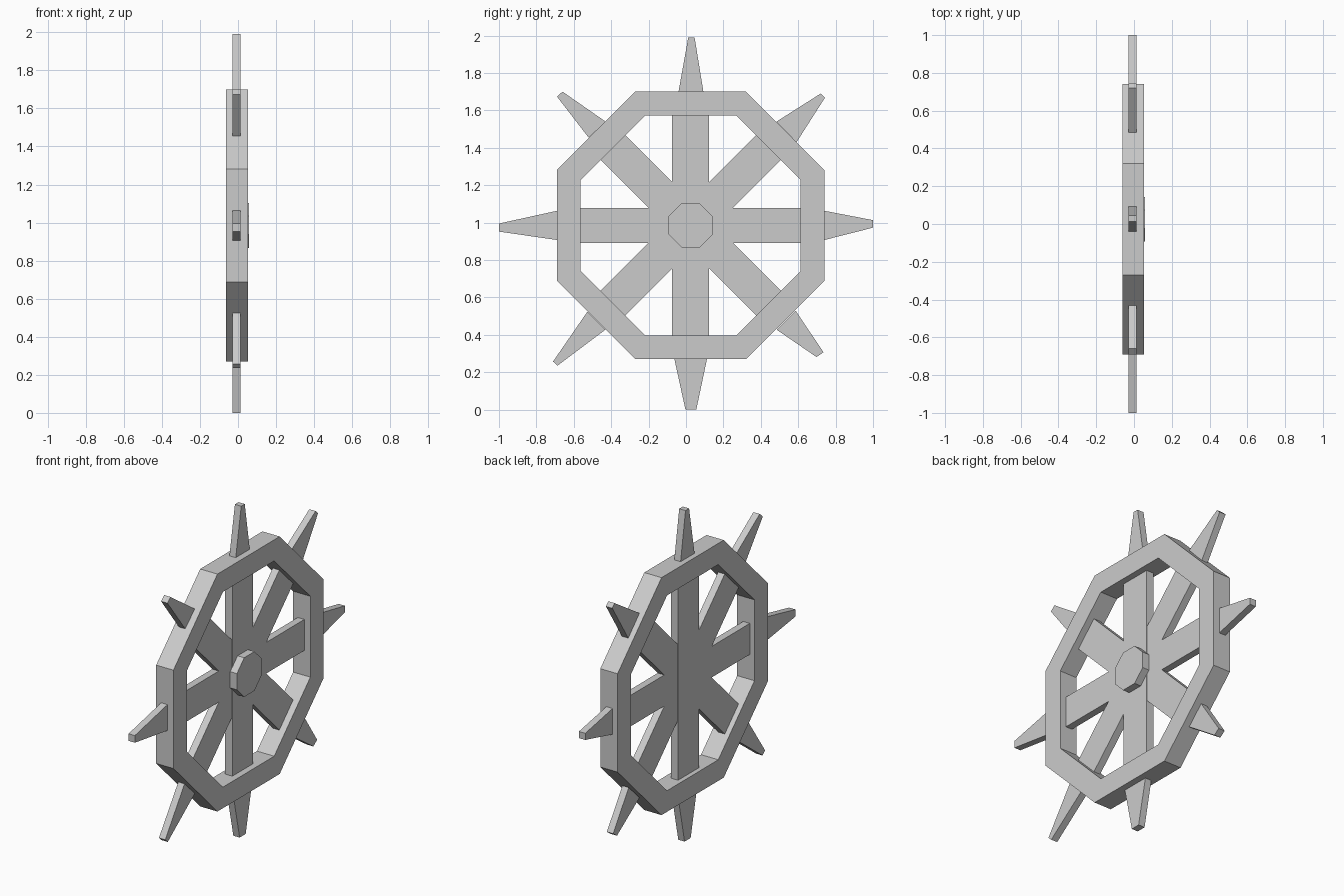
import bpy, bmesh
from math import sin, cos, pi, radians

if "Cube" in bpy.data.objects:
    bpy.data.objects.remove(bpy.data.objects["Cube"])

CY, CZ = 0.025, 0.985  # wheel centre in the y-z plane


def finish(name, bm):
    bmesh.ops.recalc_face_normals(bm, faces=bm.faces)
    mesh = bpy.data.meshes.new(name)
    bm.to_mesh(mesh)
    bm.free()
    obj = bpy.data.objects.new(name, mesh)
    bpy.context.collection.objects.link(obj)
    return obj


def prism(name, outline, x0, x1):
    """Extrude a (y, z) outline from x0 to x1."""
    bm = bmesh.new()
    face = bm.faces.new([bm.verts.new((x0, y, z)) for y, z in outline])
    ext = bmesh.ops.extrude_face_region(bm, geom=[face])
    moved = [v for v in ext["geom"] if isinstance(v, bmesh.types.BMVert)]
    bmesh.ops.translate(bm, verts=moved, vec=(x1 - x0, 0, 0))
    return finish(name, bm)


def octagon(apothem):
    r = apothem / cos(pi / 8)
    return [(CY + r * cos(pi / 8 + i * pi / 4), CZ + r * sin(pi / 8 + i * pi / 4))
            for i in range(8)]


# Octagonal rim: a rectangular section swept around eight corners
bm = bmesh.new()
sections = [(0.715, -0.062), (0.715, 0.053), (0.588, 0.053), (0.588, -0.062)]
loops = [[bm.verts.new((x, y, z)) for y, z in octagon(a)] for a, x in sections]
for k in range(4):
    a, b = loops[k], loops[(k + 1) % 4]
    for i in range(8):
        j = (i + 1) % 8
        bm.faces.new((a[i], a[j], b[j], b[i]))
finish("rim", bm)

# Four full-diameter spoke planks; the upright one is slightly larger
for angle, half, back in ((0, 0.0935, -0.031), (45, 0.0935, -0.031),
                          (90, 0.099, -0.034), (135, 0.0935, -0.031)):
    c, s = cos(radians(angle)), sin(radians(angle))
    corners = [(-0.595, -half), (0.595, -half), (0.595, half), (-0.595, half)]
    prism(f"spoke_{angle}", [(CY + u * c - v * s, CZ + u * s + v * c) for u, v in corners],
          back, 0.014 if angle == 90 else 0.013)

# Hub on the +x side
prism("hub", octagon(0.118), 0.0, 0.058)

# Hand-cut tapered handles: base pair, then tip pair
handles = {
    "top": [(-0.04, 1.70), (0.093, 1.70), (0.046, 1.99), (0.012, 1.99)],
    "upper_right": [(0.484, 1.54), (0.591, 1.43), (0.743, 1.668), (0.72, 1.69)],
    "right": [(0.74, 0.907), (0.74, 1.063), (1.0, 1.013), (1.0, 0.973)],
    "lower_right": [(0.484, 0.428), (0.586, 0.529), (0.735, 0.307), (0.698, 0.281)],
    "bottom": [(-0.062, 0.27), (0.112, 0.27), (0.055, 0.0), (-0.003, 0.0)],
    "lower_left": [(-0.527, 0.524), (-0.43, 0.428), (-0.687, 0.235), (-0.711, 0.257)],
    "left": [(-0.69, 0.907), (-0.69, 1.063), (-1.0, 0.995), (-1.0, 0.952)],
    "upper_left": [(-0.43, 1.54), (-0.521, 1.455), (-0.69, 1.674), (-0.66, 1.70)],
}
for name, outline in handles.items():
    prism("handle_" + name, outline, -0.029, 0.013)
